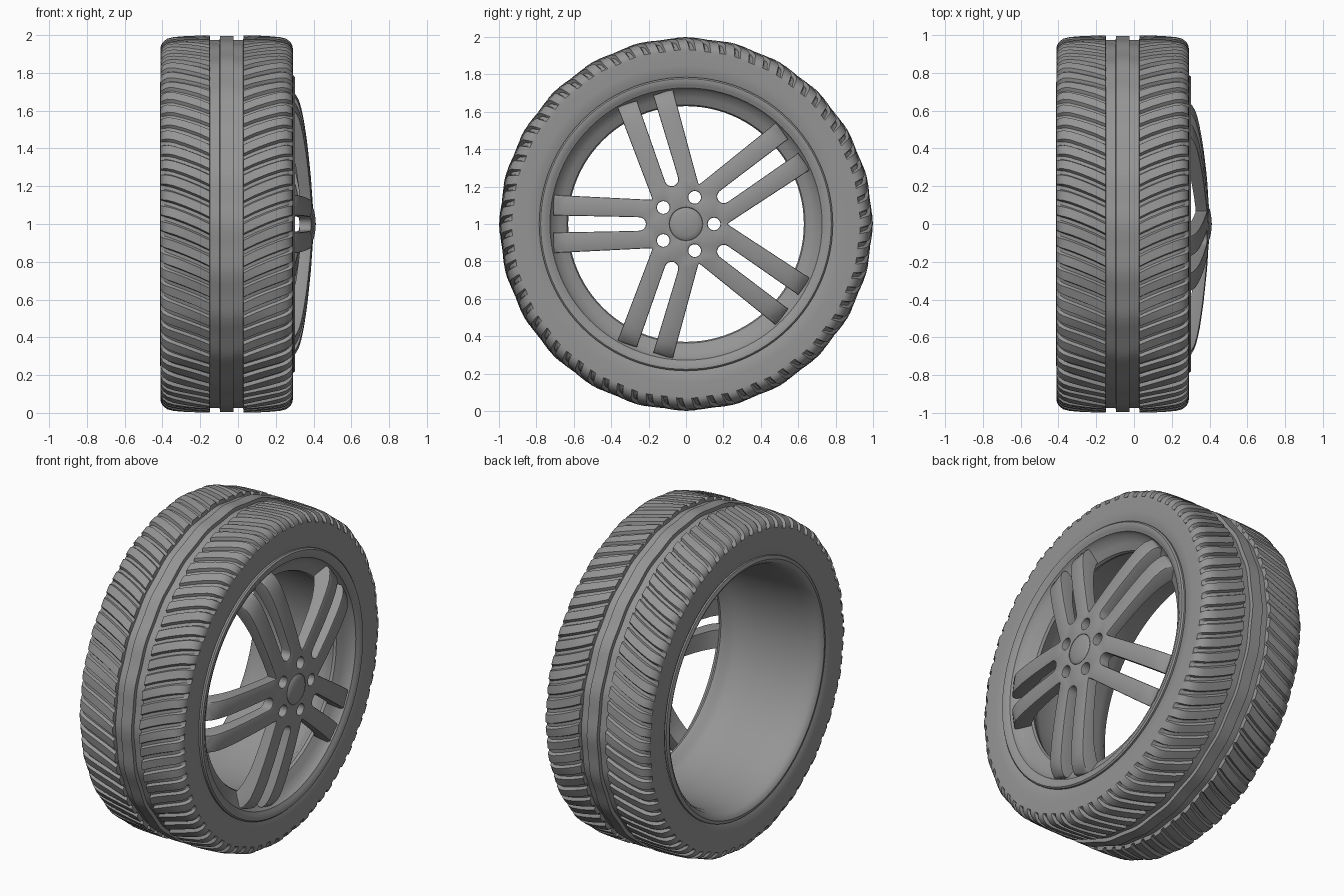
import bpy, bmesh
from math import sin, cos, pi, radians, hypot

if "Cube" in bpy.data.objects:
    bpy.data.objects.remove(bpy.data.objects["Cube"])

AXLE_Z = 1.0      # wheel axle runs along x at this height
TYRE_X = -0.06    # middle of the tread

grey = bpy.data.materials.new("dark_grey")
grey.diffuse_color = (.3, .3, .3, 1)
grey.use_nodes = True
grey.node_tree.nodes["Principled BSDF"].inputs["Base Color"].default_value = grey.diffuse_color


def point(x, r, a):
    return (x, r * cos(a), AXLE_Z + r * sin(a))


def finish(name, bm, angle=30):
    bmesh.ops.remove_doubles(bm, verts=bm.verts, dist=1e-5)
    bmesh.ops.recalc_face_normals(bm, faces=bm.faces)
    me = bpy.data.meshes.new(name)
    bm.to_mesh(me)
    bm.free()
    me.materials.append(grey)
    ob = bpy.data.objects.new(name, me)
    bpy.context.collection.objects.link(ob)
    bpy.ops.object.select_all(action='DESELECT')
    ob.select_set(True)
    bpy.context.view_layer.objects.active = ob
    bpy.ops.object.shade_smooth_by_angle(angle=radians(angle))


def skin(bm, rows, wrap_rows):
    """Quads between rows of points; every row is a closed ring."""
    rings = [[bm.verts.new(p) for p in row] for row in rows]
    n = len(rings[0])
    for i in range(len(rings) if wrap_rows else len(rings) - 1):
        a, b = rings[i], rings[(i + 1) % len(rings)]
        for j in range(n):
            bm.faces.new((a[j], a[(j + 1) % n], b[(j + 1) % n], b[j]))
    return rings


def lathe(name, profile, n, closed):
    bm = bmesh.new()
    skin(bm, [[point(x, r, 2 * pi * j / n) for j in range(n)] for x, r in profile], closed)
    finish(name, bm, 35)


def curve(table, r):
    """Piecewise linear lookup."""
    for (r0, v0), (r1, v1) in zip(table, table[1:]):
        if r <= r1:
            return v0 + (v1 - v0) * max(r - r0, 0) / (r1 - r0)
    return table[-1][1]


# Tyre: half profile of (offset, radius, groove sweep, groove inward offset, groove inward radius)
half = [
    (.035, .996, 0, 0, 0), (.037, .974, 0, 0, 0), (.087, .974, 0, 0, 0),
    (.09, .999, 0, 0, 1), (.15, .998, .03, 0, 1), (.22, .995, .06, 0, 1),
    (.28, .99, .083, 0, 1), (.315, .981, .093, .3, 1), (.338, .963, .098, .7, .7),
    (.348, .945, .104, .7, .2), (.35, .932, .107, 0, 0), (.35, .91, .1, 0, 0),
    (.35, .85, .1, 0, 0), (.347, .79, .1, 0, 0), (.33, .76, .1, 0, 0)]
stations = [(-1, s) for s in reversed(half)] + [(1, s) for s in half]
PITCHES, SIDES, DEPTH = 72, 24, 0.018
pattern = [(0, 0), (.3, 0), (.58, 0), (.68, 1), (.9, 1)]
rows = []
for side, (d, r, sweep, gd, gr) in stations:
    row = []
    for i in range(PITCHES):
        for frac, cut in pattern:
            a = 2 * pi * (i + frac) / PITCHES - sweep
            blend = min(max((r - .85) / .1, 0), 1)
            wobble = 1 - .0035 * blend * (1 - cos(SIDES * a))   # softly faceted outline
            row.append(point(TYRE_X + side * (d - DEPTH * cut * gd),
                             (r - DEPTH * cut * gr) * wobble, a))
    rows.append(row)
bm = bmesh.new()
skin(bm, rows, True)
finish("tyre", bm, 40)

# Rim barrel with front and back lips
lathe("rim", [
    (.27, .785), (.295, .785), (.303, .777), (.303, .758), (.294, .742), (.288, .728),
    (.262, .715), (.24, .675), (.22, .637), (.205, .63), (.185, .638), (.16, .662),
    (.12, .678), (0, .686), (-.2, .695), (-.33, .705), (-.385, .72), (-.405, .735),
    (-.412, .75), (-.405, .77), (-.37, .775), (-.3, .73), (.1, .7), (.2, .74)], 96, True)

# Wheel face: front and back depth by radius
front = [(.088, .397), (.25, .386), (.42, .368), (.55, .349), (.62, .334), (.66, .322),
         (.69, .305), (.715, .28), (.735, .25)]
back = [(.1, .33), (.25, .325), (.42, .302), (.52, .28), (.6, .25), (.66, .21), (.73, .18)]
outs = [.2, .26, .34, .42, .49, .55, .6, .64, .67, .69, .708]


def spoke_outline():
    """Half a twin spoke's edge for t > 0, from slot bottom to outer valley."""
    pts = [(.25 - .036 * cos(b), .036 * sin(b)) for b in (radians(22.5 * i) for i in range(1, 5))]
    pts += [(u, .036 + .02 * (u - .22)) for u in outs[2:]]
    pts += [(outs[-1], .075), (outs[-1], .12)]
    return pts + [(u, .13 + .05 * (u - .2)) for u in reversed(outs)]


star = []
up = spoke_outline()
for k in range(5):
    a = radians(36 + 72 * k)
    path = [(u, -t) for u, t in reversed(up)] + [(.214, 0)] + up
    star += [(u * cos(a) - t * sin(a), u * sin(a) + t * cos(a)) for u, t in path]
    star.append((.222 * cos(a + pi / 5), .222 * sin(a + pi / 5)))   # valley between spokes


def hole(cy, cz, r, n):
    return [(cy + r * cos(-2 * pi * i / n), cz + r * sin(-2 * pi * i / n)) for i in range(n)]


# Star outline, centre cap seat and five lug holes
loops = [star, hole(0, 0, .088, 40)]
loops += [hole(.15 * cos(radians(72 * k)), .15 * sin(radians(72 * k)), .034, 20) for k in range(5)]


def inset(loop, c):
    out = []
    for i, (y, z) in enumerate(loop):
        (y0, z0), (y1, z1) = loop[i - 1], loop[(i + 1) % len(loop)]
        l = hypot(y1 - y0, z1 - z0)
        out.append((y - c * (z1 - z0) / l, z + c * (y1 - y0) / l))
    return out


bm = bmesh.new()
CH = .008
for table, amount in ((front, CH), (back, 0)):      # front and back faces
    flat = bmesh.new()
    for loop in loops:
        vs = [flat.verts.new((0, y, z)) for y, z in inset(loop, amount)]
        for i in range(len(vs)):
            flat.edges.new((vs[i - 1], vs[i]))
    bmesh.ops.triangle_fill(flat, use_beauty=True, edges=flat.edges[:], normal=(1, 0, 0))
    flat.verts.index_update()
    vs = [bm.verts.new((curve(table, hypot(v.co.y, v.co.z)), v.co.y, v.co.z + AXLE_Z))
          for v in flat.verts]
    for f in flat.faces:
        bm.faces.new([vs[v.index] for v in f.verts])
    flat.free()
for loop in loops:                                   # chamfered side walls
    top, mid = inset(loop, CH), inset(loop, CH * .25)
    skin(bm, [[(curve(front, hypot(*p)), p[0], p[1] + AXLE_Z) for p in top],
              [(curve(front, hypot(*p)) - CH * .3, p[0], p[1] + AXLE_Z) for p in mid],
              [(curve(front, hypot(*p)) - CH, p[0], p[1] + AXLE_Z) for p in loop],
              [(curve(back, hypot(*p)), p[0], p[1] + AXLE_Z) for p in loop]], False)
finish("spokes", bm, 40)

# Domed centre cap
lathe("centre_cap", [(.412, 0), (.41, .03), (.405, .06), (.4, .08), (.394, .088),
                     (.33, .088), (.325, 0)], 40, False)
